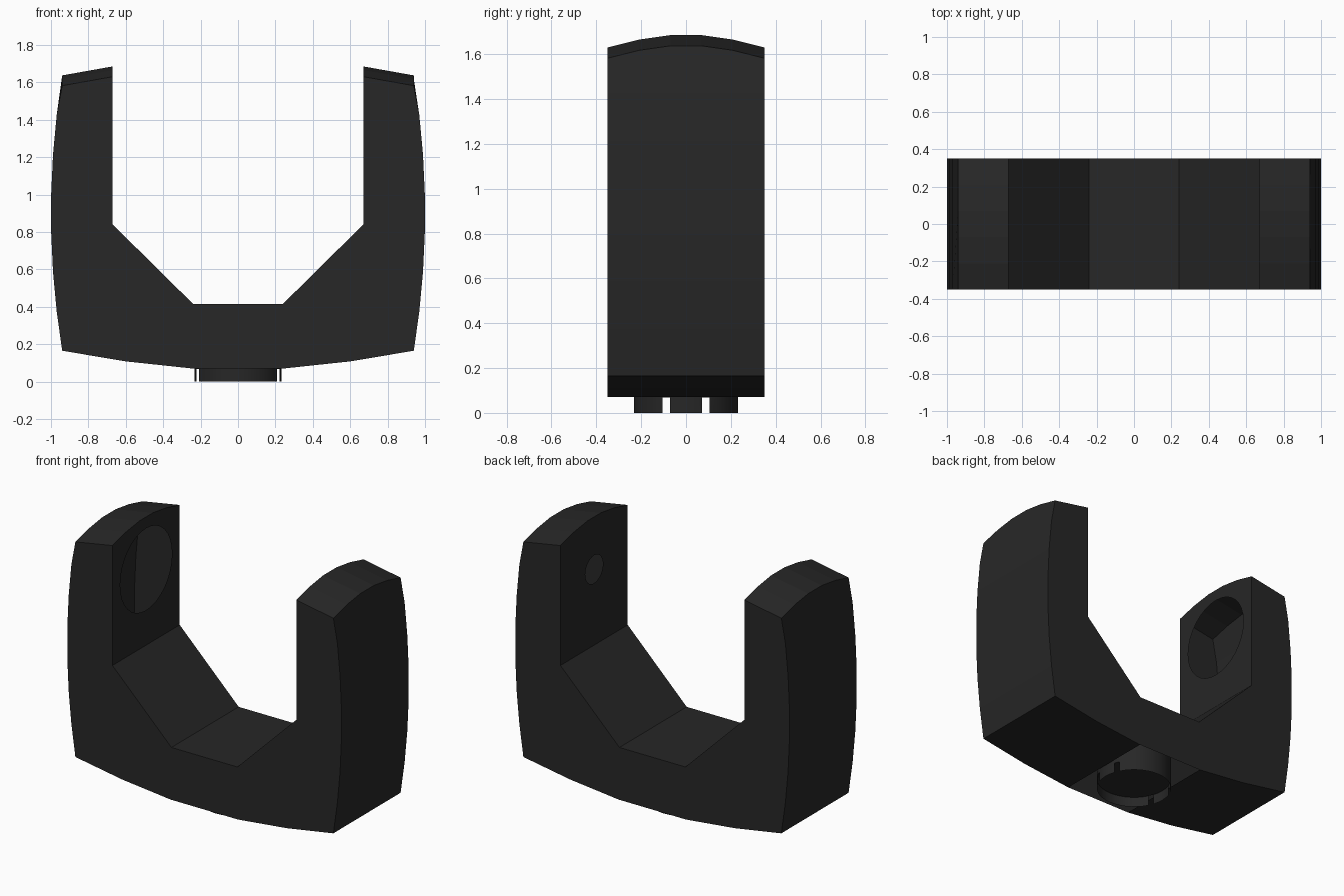
import bpy, bmesh, math
from mathutils import Vector

if "Cube" in bpy.data.objects:
    bpy.data.objects.remove(bpy.data.objects["Cube"])

mat = bpy.data.materials.new("matte black")
mat.diffuse_color = (0.02, 0.02, 0.02, 1)
mat.use_nodes = True
mat.node_tree.nodes["Principled BSDF"].inputs["Base Color"].default_value = mat.diffuse_color

D = 0.35                                             # half depth
YS = [-0.35, -0.21, -0.07, 0.07, 0.21, 0.35]         # stations of the rounded arm tops
DROP = [0.055, 0.02, 0, 0, 0.02, 0.055]
X_IN, X_OUT = 0.67, 0.94
Z_IN, Z_OUT = 1.685, 1.637
INNER = [(0.24, 0.415), (0.67, 0.84)]
BOTTOM = [(0.245, 0.07), (0.60, 0.108), (0.94, 0.165)]
SIDE = [(1 - 0.06 * ((z - 0.9) / 0.735) ** 2, z)
        for z in (0.375, 0.585, 0.795, 1.005, 1.215, 1.425)]


def face(bm, pts):
    return bm.faces.new([bm.verts.new(p) for p in pts])


def finish(bm, name):
    bmesh.ops.remove_doubles(bm, verts=bm.verts[:], dist=1e-4)
    bmesh.ops.recalc_face_normals(bm, faces=bm.faces[:])
    me = bpy.data.meshes.new(name)
    bm.to_mesh(me)
    bm.free()
    me.materials.append(mat)
    ob = bpy.data.objects.new(name, me)
    bpy.context.collection.objects.link(ob)
    return ob


def strip(bm, path, s):
    for (x0, z0), (x1, z1) in zip(path, path[1:]):
        face(bm, [(s * x0, -D, z0), (s * x1, -D, z1), (s * x1, D, z1), (s * x0, D, z0)])


def plate_with_hole(bm, outline, centre, r, n=32):
    # fills the flat inner arm face around a round opening
    circle = [(centre[0], r * math.cos(2 * math.pi * i / n),
               centre[2] + r * math.sin(2 * math.pi * i / n)) for i in range(n)]
    edges = []
    for loop in (outline, circle):
        vs = [bm.verts.new(p) for p in loop]
        edges += [bm.edges.new((vs[i], vs[(i + 1) % len(vs)])) for i in range(len(vs))]
    bmesh.ops.triangle_fill(bm, edges=edges, use_beauty=True,
                            normal=Vector((-1 if centre[0] > 0 else 1, 0, 0)))


# fork body: thin hollow shell, open in the middle of the underside
bm = bmesh.new()
half = BOTTOM + SIDE + [(X_OUT, Z_OUT - DROP[0]), (X_IN, Z_IN - DROP[0])] + INNER[::-1]
right_down = half[::-1]
for y in (-D, D):
    face(bm, [(x, y, z) for x, z in half] + [(-x, y, z) for x, z in right_down])
face(bm, [(-0.24, -D, 0.415), (0.24, -D, 0.415), (0.24, D, 0.415), (-0.24, D, 0.415)])
for s, hole in ((-1, 0.27), (1, 0.092)):
    strip(bm, BOTTOM + SIDE, s)
    strip(bm, INNER, s)
    inner = [(s * X_IN, y, Z_IN - d) for y, d in zip(YS, DROP)]
    outer = [(s * X_OUT, y, Z_OUT - d) for y, d in zip(YS, DROP)]
    for i in range(len(YS) - 1):                     # arm top facets
        face(bm, [inner[i], outer[i], outer[i + 1], inner[i + 1]])
    x, z = SIDE[-1]
    face(bm, outer + [(s * x, D, z), (s * x, -D, z)])
    plate_with_hole(bm, inner + [(s * X_IN, D, 0.84), (s * X_IN, -D, 0.84)],
                    (s * X_IN, 0, 1.34), hole)
finish(bm, "fork_body")

# mounting socket: tube in the base with four slots in its lower rim
bm = bmesh.new()
N, R = 40, 0.233
ring = [(R * math.cos(2 * math.pi * i / N), R * math.sin(2 * math.pi * i / N)) for i in range(N)]
for i in range(N):
    a, b = ring[i], ring[(i + 1) % N]
    levels = [(0.068, 0.41)] if i in (2, 17, 22, 37) else [(0.0, 0.068), (0.068, 0.41)]
    for z0, z1 in levels:
        f = face(bm, [(*a, z0), (*b, z0), (*b, z1), (*a, z1)])
        f.smooth = True
finish(bm, "mounting_socket")

# disc closing the socket
bm = bmesh.new()
face(bm, [(x, y, 0.068) for x, y in ring][::-1])
ob = finish(bm, "socket_disc")
if ob.data.polygons[0].normal.z > 0:
    ob.data.flip_normals()
